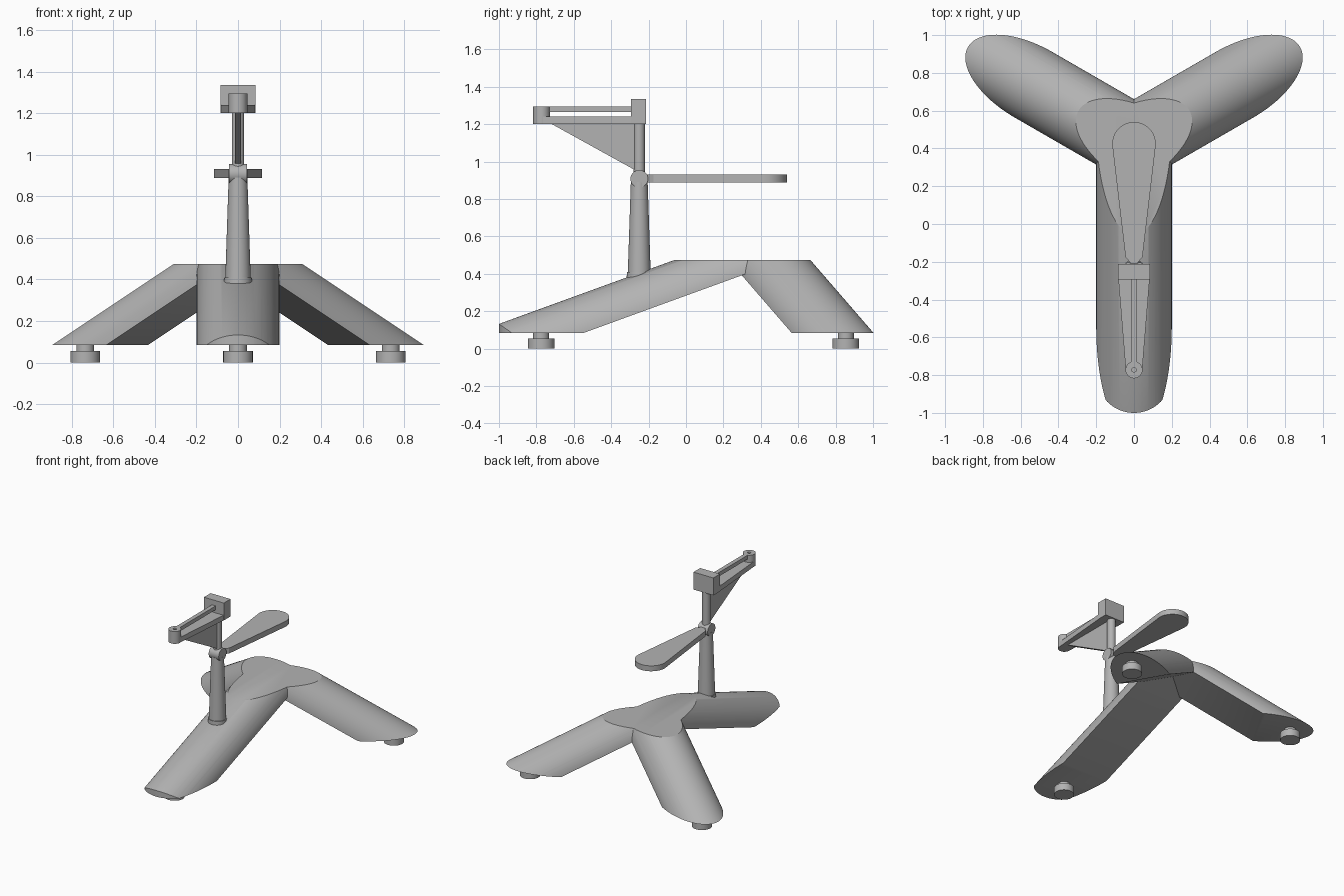
import bpy, bmesh, math
from mathutils import Matrix, Vector

if "Cube" in bpy.data.objects:
    bpy.data.objects.remove(bpy.data.objects["Cube"], do_unlink=True)

grey = bpy.data.materials.new("light grey")
grey.use_nodes = True
colour = (0.45, 0.45, 0.45, 1)
grey.diffuse_color = colour
grey.node_tree.nodes["Principled BSDF"].inputs["Base Color"].default_value = colour


def add_object(name, bm):
    bmesh.ops.recalc_face_normals(bm, faces=bm.faces)
    mesh = bpy.data.meshes.new(name)
    bm.to_mesh(mesh)
    bm.free()
    mesh.materials.append(grey)
    obj = bpy.data.objects.new(name, mesh)
    bpy.context.collection.objects.link(obj)
    return obj


def prism(name, outline, offset, place=None):
    """Extrude a flat outline of 3D points along an offset."""
    bm = bmesh.new()
    face = bm.faces.new([bm.verts.new(p) for p in outline])
    new = bmesh.ops.extrude_face_region(bm, geom=[face])["geom"]
    top = [v for v in new if isinstance(v, bmesh.types.BMVert)]
    bmesh.ops.translate(bm, vec=Vector(offset), verts=top)
    if place:
        bm.transform(place)
    return add_object(name, bm)


def slab(name, outline, z0, z1):
    return prism(name, [(x, y, z0) for x, y in outline], (0, 0, z1 - z0))


def box(name, hx, y0, y1, z0, z1):
    return slab(name, [(-hx, y0), (hx, y0), (hx, y1), (-hx, y1)], z0, z1)


def cylinder(name, centre, r0, r1, length, rot=None):
    bm = bmesh.new()
    bmesh.ops.create_cone(bm, cap_ends=True, segments=48, radius1=r0, radius2=r1,
                          depth=length)
    bm.transform(Matrix.Translation(centre) @ (rot or Matrix()))
    return add_object(name, bm)


def arc(cx, cy, r, start, end, n=32):
    steps = [math.radians(start + (end - start) * i / n) for i in range(n + 1)]
    return [(cx + r * math.cos(a), cy + r * math.sin(a)) for a in steps]


def combine(obj, other, operation):
    mod = obj.modifiers.new(operation, 'BOOLEAN')
    mod.operation, mod.solver, mod.object = operation, 'EXACT', other
    bpy.context.view_layer.objects.active = obj
    bpy.ops.object.modifier_apply(modifier=mod.name)
    bpy.data.objects.remove(other, do_unlink=True)


# Tripod base: three sloping half-round legs meeting at a flat-topped hub
HUB = Vector((0, 0.43, 0.44))
LOW, HIGH, R = 0.085, 0.475, 0.2


def leg(name, heading, slope):
    section = [(0, x, z) for x, z in arc(0, 0, R, 0, 180, 48)]
    place = (Matrix.Translation(HUB) @ Matrix.Rotation(math.radians(heading), 4, 'Z')
             @ Matrix.Rotation(math.radians(slope), 4, 'Y')
             @ Matrix.Translation((-0.06, 0, 0)))
    return prism(name, section, (1.9, 0, 0), place)


base = leg("tripod_base", -90, 20)
# Rounded plan of the front leg
plan = arc(0, -0.8, R, 180, 360) + [(0.3, 1), (-0.3, 1)]
combine(base, slab("front_trim", plan, -1, 2), 'INTERSECT')
for side, heading in (("left", 30), ("right", 150)):
    combine(base, leg(side + "_leg", heading, 30), 'UNION')
slice_plan = [(-3, -3), (3, -3), (3, 3), (-3, 3)]
combine(base, slab("height_trim", slice_plan, LOW, HIGH), 'INTERSECT')

# Feet
for name, heading, reach in (("front", -90, 1.205), ("left", 30, 0.849), ("right", 150, 0.849)):
    a = math.radians(heading)
    x, y = reach * math.cos(a), HUB.y + reach * math.sin(a)
    cylinder(name + "_foot_pad", (x, y, 0.0275), 0.071, 0.071, 0.055)
    cylinder(name + "_foot_stem", (x, y, 0.075), 0.043, 0.043, 0.05)

# Column, hinge and mast
POST_Y = -0.25
cylinder("column", (0, POST_Y, 0.62), 0.063, 0.045, 0.54)
cylinder("column_collar", (0, POST_Y, 0.385), 0.068, 0.066, 0.05)
cylinder("hinge", (0, POST_Y, 0.908), 0.047, 0.047, 0.086, Matrix.Rotation(math.pi / 2, 4, 'Y'))
cylinder("mast", (0, POST_Y, 1.07), 0.03, 0.03, 0.3)

# Seat paddle
half = [(0.02, POST_Y), (0.02, -0.205), (0.032, -0.19), (0.045, -0.175)]
outline = half + arc(0, 0.425, 0.115, -7, 187) + [(-x, y) for x, y in reversed(half)]
slab("seat_paddle", outline, 0.888, 0.93)

# Head block with the tapered arm, upper rail and gusset
box("head_block", 0.085, -0.295, -0.213, 1.2, 1.335)
slab("arm_plate", [(-0.083, -0.29), (-0.044, -0.77), (0.044, -0.77), (0.083, -0.29)], 1.2, 1.24)
box("arm_rail", 0.016, -0.74, -0.29, 1.265, 1.295)
prism("arm_gusset", [(-0.015, -0.72, 1.202), (-0.015, -0.255, 1.202), (-0.015, -0.255, 0.945)],
      (0.03, 0, 0))
boss = cylinder("arm_end_boss", (0, -0.772, 1.2475), 0.045, 0.045, 0.095)
combine(boss, cylinder("pin_hole", (0, -0.772, 1.29), 0.012, 0.012, 0.06), 'DIFFERENCE')

# Smooth rounded surfaces, keep sharp edges
bpy.ops.object.select_all(action='DESELECT')
for obj in bpy.context.scene.objects:
    if obj.type == 'MESH' and grey.name in obj.data.materials:
        obj.select_set(True)
        bpy.context.view_layer.objects.active = obj
bpy.ops.object.shade_smooth_by_angle(angle=math.radians(30))
